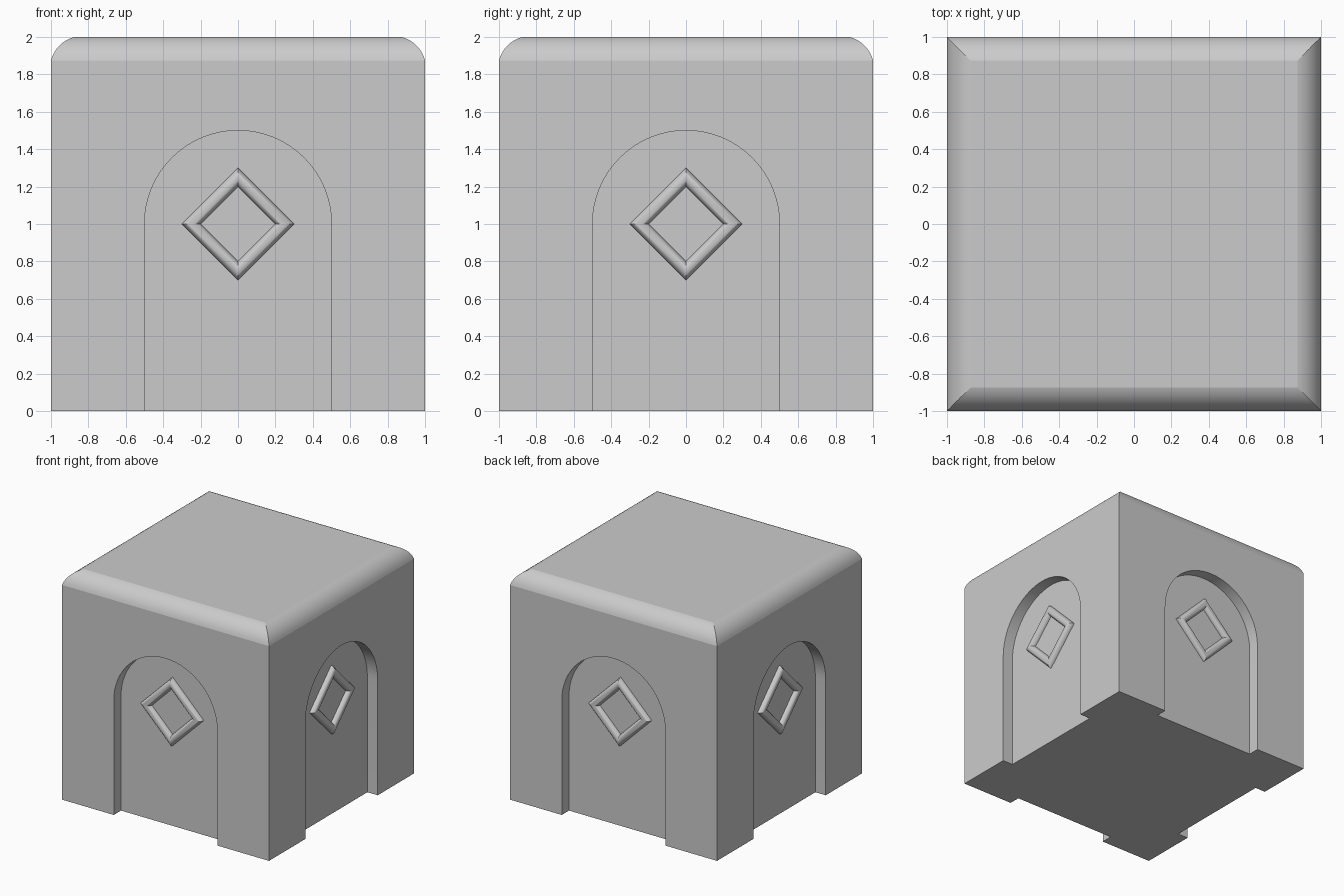
import bpy, bmesh
from math import sin, cos, pi, sqrt, radians
from mathutils import Matrix, Vector

if "Cube" in bpy.data.objects:
    bpy.data.objects.remove(bpy.data.objects["Cube"])


def make_object(name, bm):
    bmesh.ops.recalc_face_normals(bm, faces=bm.faces[:])
    mesh = bpy.data.meshes.new(name)
    bm.to_mesh(mesh)
    bm.free()
    obj = bpy.data.objects.new(name, mesh)
    bpy.context.collection.objects.link(obj)
    return obj


def smooth(obj, angle):
    bpy.ops.object.select_all(action='DESELECT')
    obj.select_set(True)
    bpy.context.view_layer.objects.active = obj
    bpy.ops.object.shade_smooth_by_angle(angle=radians(angle))


def square_loft(profile, turn, closed):
    """Sweep a (radius, height) profile around four mitred corners."""
    bm = bmesh.new()
    rings = [[bm.verts.new((r * cos(turn + k * pi / 2), r * sin(turn + k * pi / 2), h))
              for k in range(4)] for r, h in profile]
    pairs = list(zip(rings, rings[1:]))
    if closed:
        pairs.append((rings[-1], rings[0]))
    else:
        bm.faces.new(rings[0])
        bm.faces.new(rings[-1])
    for a, b in pairs:
        for k in range(4):
            n = (k + 1) % 4
            bm.faces.new((a[k], a[n], b[n], b[k]))
    return bm


# Block with shallow-arc rounded top edges
B, SPAN, N = 0.125, radians(60), 10
R = B / sqrt(2) / sin(SPAN / 2)
off = R * cos(SPAN / 2) / sqrt(2)
cx, cz = 1 - B / 2 - off, 2 - B / 2 - off
profile = [(1, 0)]
for i in range(N + 1):
    a = pi / 4 - SPAN / 2 + SPAN * i / N
    profile.append((cx + R * cos(a), cz + R * sin(a)))
block = make_object("block", square_loft([(r * sqrt(2), h) for r, h in profile], pi / 4, False))

# Arched recesses, cut 0.1 deep on all four sides
for side in range(4):
    rot = Matrix.Rotation(side * pi / 2, 4, 'Z')
    bm = bmesh.new()
    pts = [(-0.5, -0.1), (0.5, -0.1)]
    pts += [(0.5 * cos(pi * i / 32), 1 + 0.5 * sin(pi * i / 32)) for i in range(33)]
    face = bm.faces.new([bm.verts.new((x, -0.9, z)) for x, z in pts])
    ext = bmesh.ops.extrude_face_region(bm, geom=[face])
    verts = [g for g in ext["geom"] if isinstance(g, bmesh.types.BMVert)]
    bmesh.ops.translate(bm, verts=verts, vec=Vector((0, -0.2, 0)))
    bm.transform(rot)
    cutter = make_object("arch_cutter", bm)
    cutter.hide_render = True
    mod = block.modifiers.new("arch", 'BOOLEAN')
    mod.object = cutter
    mod.operation = 'DIFFERENCE'
    mod.solver = 'EXACT'
    bpy.context.view_layer.objects.active = block
    bpy.ops.object.modifier_apply(modifier=mod.name)
    bpy.data.objects.remove(cutter)
smooth(block, 12)

# Rounded diamond frame inside each recess
half_round = [(0.25 + 0.05 * cos(pi * i / 16), 0.04 * sin(pi * i / 16)) for i in range(17)]
for side in range(4):
    bm = square_loft(half_round, 0, True)
    bm.transform(Matrix.Rotation(side * pi / 2, 4, 'Z')
                 @ Matrix.Translation((0, -0.9, 1)) @ Matrix.Rotation(pi / 2, 4, 'X'))
    smooth(make_object("diamond_frame", bm), 35)
